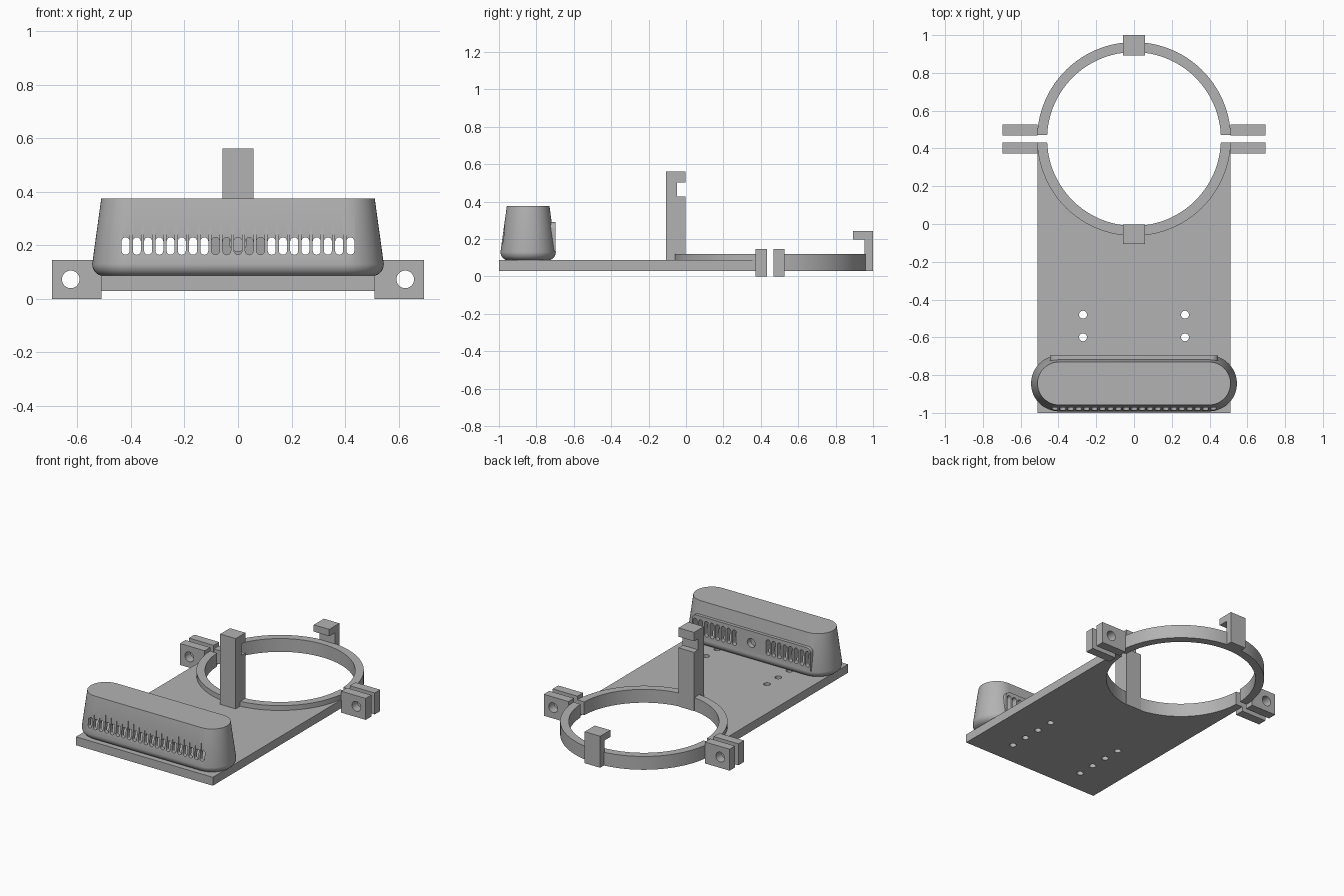
import bpy, bmesh, math

if "Cube" in bpy.data.objects:
    bpy.data.objects.remove(bpy.data.objects["Cube"])

grey = bpy.data.materials.new("plain grey")
grey.diffuse_color = (0.45, 0.45, 0.45, 1)
grey.use_nodes = True
grey.node_tree.nodes["Principled BSDF"].inputs["Base Color"].default_value = grey.diffuse_color


def make(name, bm):
    bmesh.ops.recalc_face_normals(bm, faces=bm.faces[:])
    me = bpy.data.meshes.new(name)
    bm.to_mesh(me)
    bm.free()
    me.materials.append(grey)
    ob = bpy.data.objects.new(name, me)
    bpy.context.collection.objects.link(ob)
    return ob


def loft(bm, rings):
    """Closed solid through rings of equal point count."""
    vs = [[bm.verts.new(p) for p in r] for r in rings]
    n = len(vs[0])
    for a, b in zip(vs, vs[1:]):
        for i in range(n):
            bm.faces.new((a[i], a[(i + 1) % n], b[(i + 1) % n], b[i]))
    bm.faces.new(vs[0])
    bm.faces.new(vs[-1])


def prism(name, profiles, axis, lo, hi):
    """Extrude 2D profiles along x (y,z), y (x,z) or z (x,y)."""
    put = {"x": lambda p, t: (t, p[0], p[1]),
           "y": lambda p, t: (p[0], t, p[1]),
           "z": lambda p, t: (p[0], p[1], t)}[axis]
    bm = bmesh.new()
    for pts in profiles:
        loft(bm, [[put(p, t) for p in pts] for t in (lo, hi)])
    return make(name, bm)


def arc(cx, cy, r, a0, a1, n):
    return [(cx + r * math.cos(a0 + (a1 - a0) * i / n),
             cy + r * math.sin(a0 + (a1 - a0) * i / n)) for i in range(n + 1)]


def circle(cx, cy, r, n=24):
    return arc(cx, cy, r, 0, 2 * math.pi, n)[:-1]


def rect(x0, x1, y0, y1):
    return [(x0, y0), (x1, y0), (x1, y1), (x0, y1)]


def upright_slot(x, z0, z1, r):
    return arc(x, z1 - r, r, 0, math.pi, 8) + arc(x, z0 + r, r, math.pi, 2 * math.pi, 8)


def boolean(ob, tool, op="DIFFERENCE"):
    tool.hide_render = True
    m = ob.modifiers.new("cut", "BOOLEAN")
    m.object, m.operation, m.solver = tool, op, "EXACT"
    bpy.context.view_layer.objects.active = ob
    bpy.ops.object.modifier_apply(modifier=m.name)
    bpy.data.objects.remove(tool, do_unlink=True)


PI = math.pi
CY, R_IN, R_OUT = 0.45, 0.46, 0.513

# base plate with ring opening and two rows of screw holes
plate = prism("base_plate", [rect(-0.512, 0.512, -1, 0.40)], "z", 0.03, 0.087)
boolean(plate, prism("opening", [circle(0, CY, 0.47, 96)], "z", -0.1, 0.3))
boolean(plate, prism("screw_holes", [circle(s * 0.27, y, 0.021) for s in (-1, 1)
                                     for y in (-0.48, -0.6, -0.72, -0.84)], "z", -0.1, 0.3))

# split clamp ring
for name, sign, gap in (("clamp_ring_back", 1, 0.02), ("clamp_ring_front", -1, 0.018)):
    ao, ai = math.asin(gap / R_OUT), math.asin(gap / R_IN)
    pts = arc(0, 0, R_OUT, ao, PI - ao, 48) + arc(0, 0, R_IN, PI - ai, ai, 48)
    prism(name, [[(x, CY + sign * y) for x, y in pts]], "z", 0.03, 0.12)

# bolt ears on both sides of each ring half
for side, s in (("right", 1), ("left", -1)):
    for part, y0, y1 in (("front", 0.372, 0.432), ("back", 0.468, 0.527)):
        ear = prism(f"bolt_ear_{part}_{side}",
                    [rect(*sorted((s * 0.51, s * 0.695)), 0, 0.145)], "y", y0, y1)
        boolean(ear, prism("bolt_hole", [circle(s * 0.625, 0.073, 0.033, 32)], "y", 0.2, 0.7))

# tall notched post and small rear hook
prism("tall_post", [[(-0.107, 0.03), (-0.003, 0.03), (-0.003, 0.427), (-0.048, 0.427),
                     (-0.048, 0.502), (-0.003, 0.502), (-0.003, 0.562), (-0.107, 0.562)]],
      "x", -0.058, 0.058)
prism("rear_hook", [[(0.955, 0.03), (1, 0.03), (1, 0.243), (0.892, 0.243),
                     (0.892, 0.197), (0.955, 0.197)]], "x", -0.058, 0.058)


# tapered vented housing
def stadium(r, z, half=0.397, cy=-0.844):
    pts = arc(half, cy, r, -PI / 2, PI / 2, 24) + arc(-half, cy, r, PI / 2, 3 * PI / 2, 24)
    return [(x, y, z) for x, y in pts]


def housing_shape(name, inset, bottom, top):
    bm = bmesh.new()
    rad = 0.045
    rings = [stadium(0.148 - inset - rad * (1 - math.sin(a)), bottom + rad * (1 - math.cos(a)))
             for a in (i * PI / 12 for i in range(7))]
    loft(bm, rings + [stadium(0.114 - inset, top)])
    return make(name, bm)


housing = housing_shape("vented_housing", 0, 0.085, 0.376)
# raised vent panel on the back
panel_outline = (arc(0.41, 0.255, 0.035, 0, PI / 2, 6) + arc(-0.41, 0.255, 0.035, PI / 2, PI, 6)
                 + [(-0.445, 0.135), (0.445, 0.135)])
boolean(housing, prism("vent_panel", [panel_outline], "y", -0.77, -0.697), "UNION")
boolean(housing, housing_shape("cavity", 0.03, 0.115, 0.346))
# vent slots: full row in front, two groups behind
STEP, W = 0.042, 0.015
front = [i * STEP for i in range(-10, 11)]
boolean(housing, prism("front_slots", [upright_slot(x, 0.165, 0.23, W) for x in front],
                       "y", -1.1, -0.9))
boolean(housing, prism("front_grooves", [rect(x - W, x + W, 0.18, 0.3) for x in front],
                       "y", -1.1, -0.971))
boolean(housing, prism("back_slots", [upright_slot(x, 0.16, 0.265, W) for x in front
                                      if abs(x) > 0.11], "y", -0.8, -0.6))
# round socket in the middle of the back
boolean(housing, prism("socket_hole", [circle(0, 0.21, 0.03)], "y", -0.8, -0.6))
prism("socket_plug", [circle(0, 0.21, 0.034)], "y", -0.80, -0.735)

# smooth the curved sides, keep the edges crisp
bpy.ops.object.select_all(action="DESELECT")
for ob in bpy.context.scene.objects:
    ob.select_set(True)
bpy.context.view_layer.objects.active = housing
bpy.ops.object.shade_smooth_by_angle(angle=math.radians(30))
